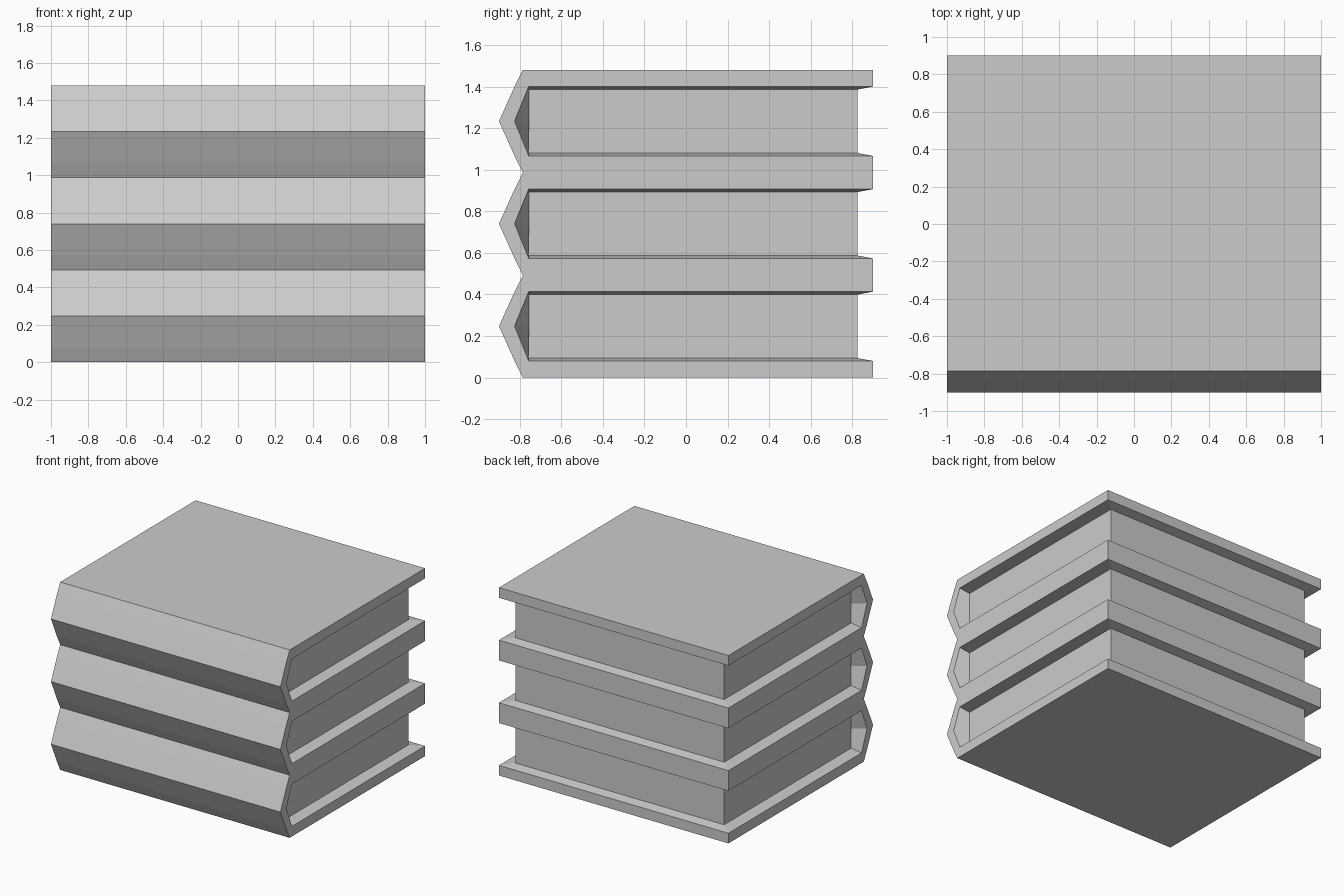
import bpy, bmesh

if "Cube" in bpy.data.objects:
    bpy.data.objects.remove(bpy.data.objects["Cube"])

H = 1.48 / 3          # height of one book
M = H / 2             # mid height


def mirrored(points, middle=None):
    """Lower half of a (y, z) profile completed by its reflection about mid height."""
    return points + (middle or []) + [(y, H - z) for y, z in reversed(points)]


# cover outline, inner cover edge, and recessed page block outline
OUTER = mirrored([(0.9, 0), (-0.785, 0), (-0.825, 0.08)], [(-0.9, M)])
INNER = mirrored([(0.9, 0.08), (-0.757, 0.08)], [(-0.825, M)])
PAGES = mirrored([(0.825, 0.094), (-0.755, 0.094)], [(-0.755, M)])


def book_mesh():
    bm = bmesh.new()
    ends = []
    for s in (-1, 1):
        o, i, p = ([bm.verts.new((s * x, y, z)) for y, z in prof]
                   for prof, x in ((OUTER, 1), (INNER, 1), (PAGES, 0.91)))
        # cover end, slopes down to the pages, page end
        bm.faces.new(o + i[::-1])
        for k in range(4):
            bm.faces.new((i[k], i[k + 1], p[k + 1], p[k]))
        bm.faces.new(p)
        ends.append((o, i, p))
    (o0, i0, p0), (o1, i1, p1) = ends
    # outside of cover
    for k in range(6):
        bm.faces.new((o0[k], o0[k + 1], o1[k + 1], o1[k]))
    # open side: cover edges and slopes to the pages
    for e in (0, -1):
        bm.faces.new((o0[e], o1[e], i1[e], i0[e]))
        bm.faces.new((i0[e], i1[e], p1[e], p0[e]))
    # page fore edge
    bm.faces.new((p0[0], p1[0], p1[-1], p0[-1]))
    bmesh.ops.recalc_face_normals(bm, faces=bm.faces)
    mesh = bpy.data.meshes.new("book")
    bm.to_mesh(mesh)
    bm.free()
    return mesh


# stack of three identical books
mesh = book_mesh()
for n, name in enumerate(("bottom_book", "middle_book", "top_book")):
    ob = bpy.data.objects.new(name, mesh)
    ob.location.z = n * H
    bpy.context.collection.objects.link(ob)
